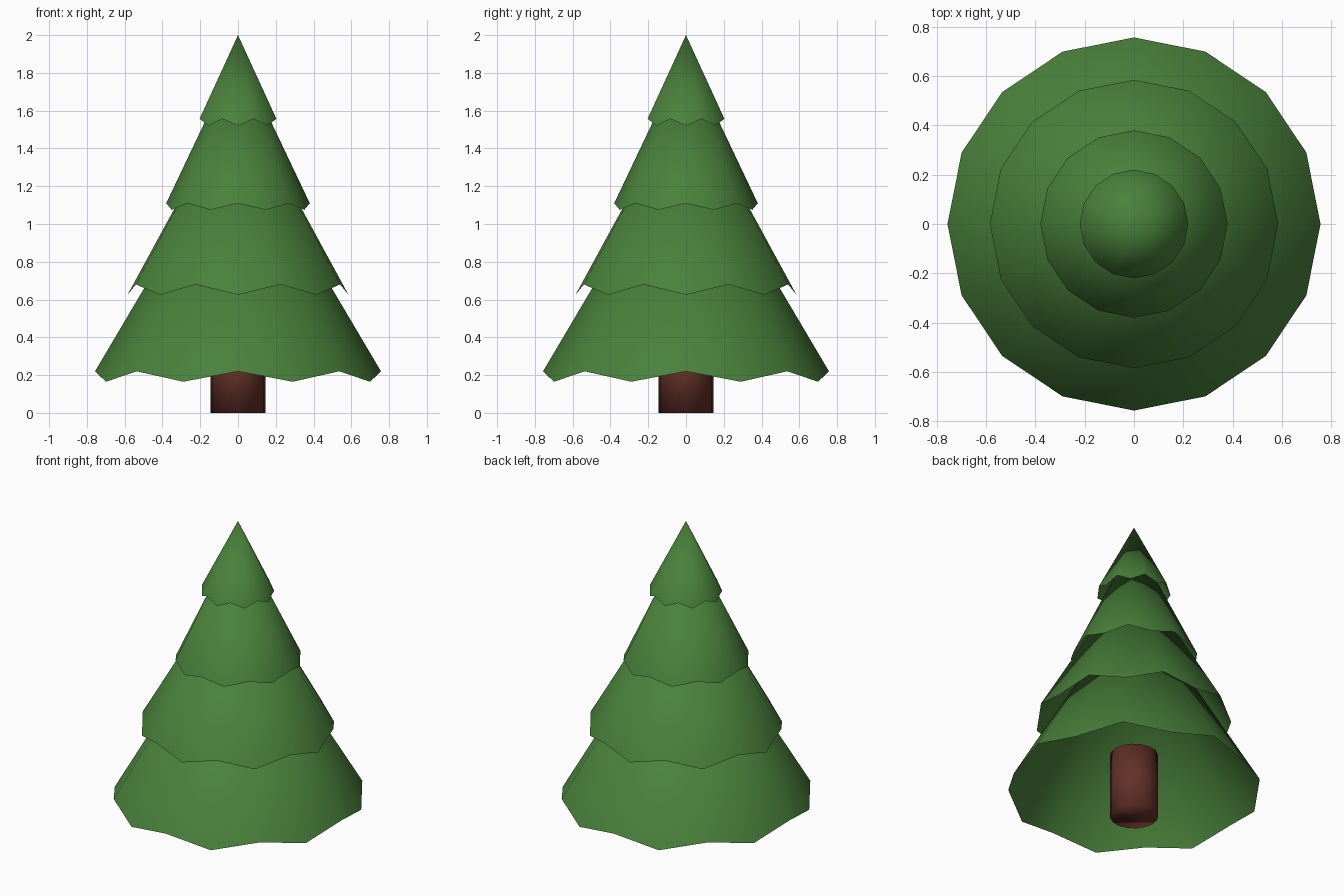
import bpy, bmesh, math

if "Cube" in bpy.data.objects:
    bpy.data.objects.remove(bpy.data.objects["Cube"])

SIDES = 16


def make_material(name, color):
    mat = bpy.data.materials.new(name)
    mat.diffuse_color = (*color, 1.0)
    mat.use_nodes = True
    mat.node_tree.nodes["Principled BSDF"].inputs["Base Color"].default_value = mat.diffuse_color
    return mat


def finish(name, bm, mat):
    mesh = bpy.data.meshes.new(name)
    bm.to_mesh(mesh)
    bm.free()
    mesh.materials.append(mat)
    mesh.polygons.foreach_set("use_smooth", [True] * len(mesh.polygons))
    obj = bpy.data.objects.new(name, mesh)
    bpy.context.collection.objects.link(obj)
    return obj


def branch_tier(name, radius, z_even, z_odd, apex_z, mat):
    """Hollow cone whose rim zigzags between two heights."""
    bm = bmesh.new()
    apex = bm.verts.new((0, 0, apex_z))
    rim = []
    for i in range(SIDES):
        a = 2 * math.pi * i / SIDES
        z = z_odd if i % 2 else z_even
        rim.append(bm.verts.new((radius * math.cos(a), radius * math.sin(a), z)))
    for i in range(SIDES):
        bm.faces.new((rim[i], rim[(i + 1) % SIDES], apex))
    return finish(name, bm, mat)


green = make_material("needle green", (0.068, 0.222, 0.044))
brown = make_material("bark brown", (0.125, 0.031, 0.022))

# Branch tiers: radius, rim heights (even, odd corners), apex height
tiers = [
    ("bottom_branches", 0.757, 0.22, 0.165, 1.50),
    ("lower_branches", 0.585, 0.625, 0.68, 1.70),
    ("upper_branches", 0.38, 1.11, 1.075, 1.91),
    ("top_branches", 0.22, 1.52, 1.557, 2.00),
]
for name, radius, z_even, z_odd, apex_z in tiers:
    branch_tier(name, radius, z_even, z_odd, apex_z, green)

# Trunk: short capped cylinder reaching up inside the bottom tier
TRUNK_HEIGHT = 0.42
bm = bmesh.new()
bmesh.ops.create_cone(bm, cap_ends=True, segments=SIDES, radius1=0.145,
                      radius2=0.145, depth=TRUNK_HEIGHT)
bmesh.ops.translate(bm, verts=bm.verts, vec=(0, 0, TRUNK_HEIGHT / 2))
finish("trunk", bm, brown)
